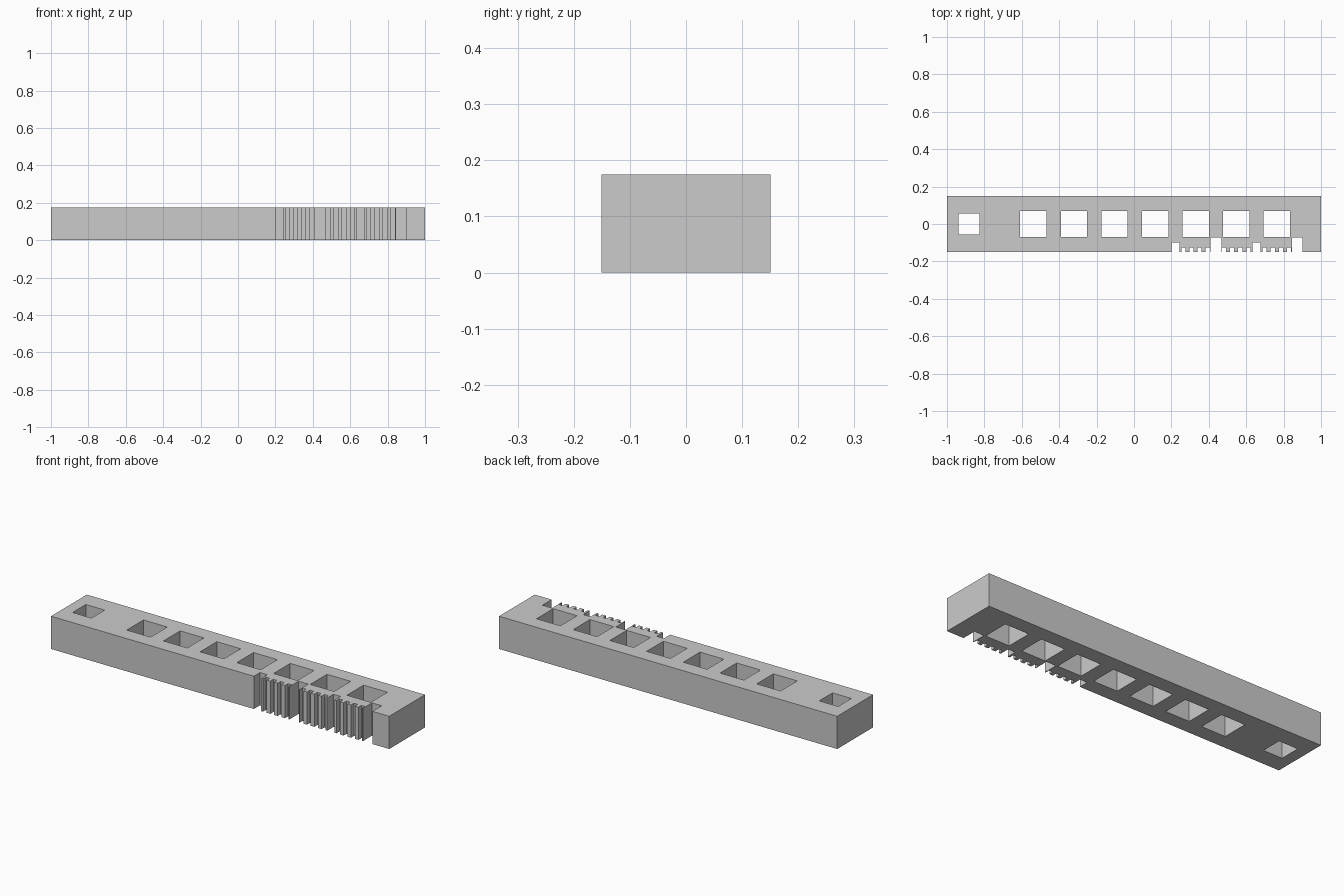
import bpy
import bmesh
from mathutils import Matrix, Vector

cube = bpy.data.objects.get("Cube")
if cube:
    bpy.data.objects.remove(cube, do_unlink=True)

LENGTH, WIDTH, HEIGHT = 2.0, 0.302, 0.175
FRONT = -WIDTH / 2
STEP = 0.217           # spacing of windows and of long notches
FINE = STEP / 5        # spacing of the fine notches

grey = bpy.data.materials.new("light grey")
grey.use_nodes = True
colour = (0.6, 0.6, 0.6, 1)
grey.diffuse_color = colour
grey.node_tree.nodes["Principled BSDF"].inputs["Base Color"].default_value = colour


def add_box(bm, x, y, z, sx, sy, sz):
    matrix = Matrix.Translation((x, y, z)) @ Matrix.Diagonal(Vector((sx, sy, sz, 1)))
    bmesh.ops.create_cube(bm, size=1, matrix=matrix)


def make_object(name, bm):
    mesh = bpy.data.meshes.new(name)
    bm.to_mesh(mesh)
    bm.free()
    mesh.materials.append(grey)
    obj = bpy.data.objects.new(name, mesh)
    bpy.context.collection.objects.link(obj)
    return obj


# Solid bar
bm = bmesh.new()
add_box(bm, 0, 0, HEIGHT / 2, LENGTH, WIDTH, HEIGHT)
bar = make_object("ruler_bar", bm)

cuts = bmesh.new()


def window(x, size):
    add_box(cuts, x, 0, HEIGHT / 2, size, size, HEIGHT * 2)


def notch(x, width, depth):
    # reaches out past the front face
    over = 0.05
    add_box(cuts, x, FRONT + (depth - over) / 2, HEIGHT / 2,
            width, depth + over, HEIGHT * 2)


# Hanging hole and row of square windows
window(-0.883, 0.112)
for i in range(7):
    window(-0.538 + i * STEP, 0.141)

# Graduated notches: medium and deep alternate, four fine ones between
for i in range(4):
    x = 0.221 + i * STEP
    if i % 2 == 0:
        notch(x, 0.043, 0.052)
    else:
        notch(x, 0.057, 0.078)
    if i < 3:
        for k in range(1, 5):
            notch(x + k * FINE, 0.022, 0.025)

cutter = make_object("notch_cutter", cuts)
cutter.hide_render = True

# Cut everything through the bar
mod = bar.modifiers.new("cut", 'BOOLEAN')
mod.operation = 'DIFFERENCE'
mod.solver = 'EXACT'
mod.object = cutter
bpy.context.view_layer.objects.active = bar
bpy.ops.object.modifier_apply(modifier=mod.name)
bpy.data.objects.remove(cutter, do_unlink=True)
